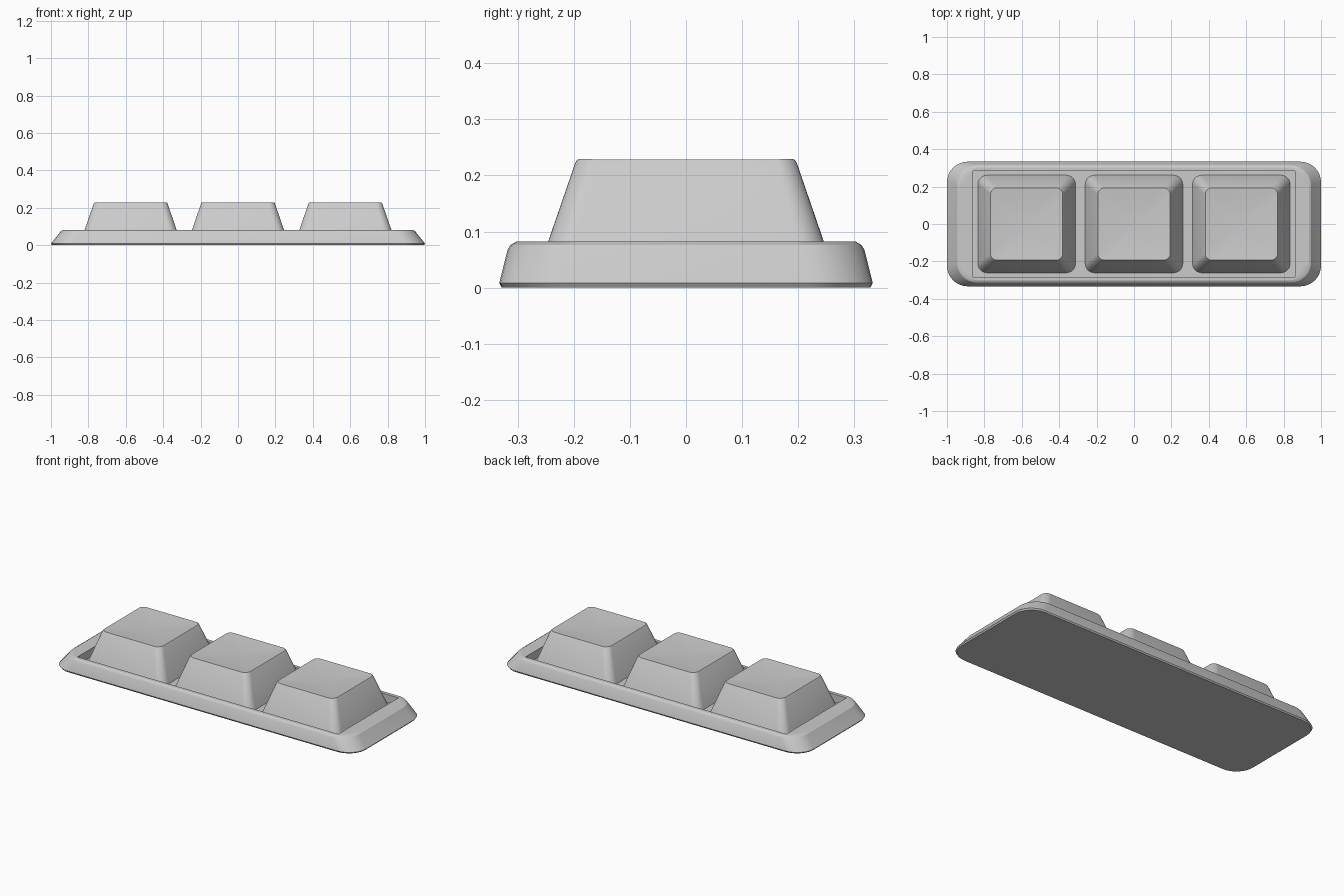
import bpy
import bmesh
import math

cube = bpy.data.objects.get("Cube")
if cube:
    bpy.data.objects.remove(cube)

grey = bpy.data.materials.new("light grey")
grey.use_nodes = True
colour = (0.6, 0.6, 0.6, 1)
grey.diffuse_color = colour
grey.node_tree.nodes["Principled BSDF"].inputs["Base Color"].default_value = colour


def rounded_ring(bm, hx, hy, radius, height, steps=8):
    """Rounded rectangle of vertices; height is a number or a function of x, y."""
    ring = []
    for corner, (sx, sy) in enumerate([(1, 1), (-1, 1), (-1, -1), (1, -1)]):
        for i in range(steps + 1):
            a = math.pi / 2 * (corner + i / steps)
            x = sx * (hx - radius) + radius * math.cos(a)
            y = sy * (hy - radius) + radius * math.sin(a)
            z = height(x, y) if callable(height) else height
            ring.append(bm.verts.new((x, y, z)))
    return ring


def bridge(bm, low, high):
    n = len(low)
    for i in range(n):
        j = (i + 1) % n
        bm.faces.new((low[i], low[j], high[j], high[i]))


def finish(bm, name, location=(0, 0, 0)):
    bmesh.ops.recalc_face_normals(bm, faces=bm.faces[:])
    mesh = bpy.data.meshes.new(name)
    bm.to_mesh(mesh)
    bm.free()
    mesh.materials.append(grey)
    obj = bpy.data.objects.new(name, mesh)
    obj.location = location
    bpy.context.collection.objects.link(obj)
    bpy.ops.object.select_all(action="DESELECT")
    obj.select_set(True)
    bpy.context.view_layer.objects.active = obj
    bpy.ops.object.shade_smooth_by_angle(angle=math.radians(25))
    return obj


# Tray: sloping rounded sides, flat rim and a square-cornered pocket
POCKET_X, POCKET_Y, FLOOR = 0.86, 0.283, 0.035
bm = bmesh.new()
levels = [(0.995, 0.329, 0), (1, 0.333, 0.008), (0.952, 0.318, 0.068),
          (0.947, 0.313, 0.076), (0.936, 0.303, 0.082)]
rings = [rounded_ring(bm, hx, hy, 0.11, z) for hx, hy, z in levels]
rings.append(rounded_ring(bm, POCKET_X, POCKET_Y, 0.002, 0.082))
rings.append(rounded_ring(bm, POCKET_X, POCKET_Y, 0.002, FLOOR))
for low, high in zip(rings, rings[1:]):
    bridge(bm, low, high)
bm.faces.new(rings[0])
bm.faces.new(rings[-1])
finish(bm, "tray")


# Keycaps: tapered blocks with a shallow dished top
def dish(x, y):
    return 0.216 + 0.2 * (x * x + y * y)


def keycap(name, x):
    bm = bmesh.new()
    top = 0.193
    rings = [rounded_ring(bm, 0.261, 0.261, 0.05, 0.038),
             rounded_ring(bm, 0.197, 0.197, 0.036, lambda x, y: dish(x, y) - 0.005)]
    for scale in (1, 0.8, 0.6, 0.4, 0.2):
        rings.append(rounded_ring(bm, top * scale, top * scale, 0.034 * scale, dish))
    for low, high in zip(rings, rings[1:]):
        bridge(bm, low, high)
    bm.faces.new(rings[0])
    bm.faces.new(rings[-1])
    finish(bm, name, (x, 0, 0))


for name, x in (("right_keycap", -0.574), ("middle_keycap", 0), ("left_keycap", 0.574)):
    keycap(name, x)
